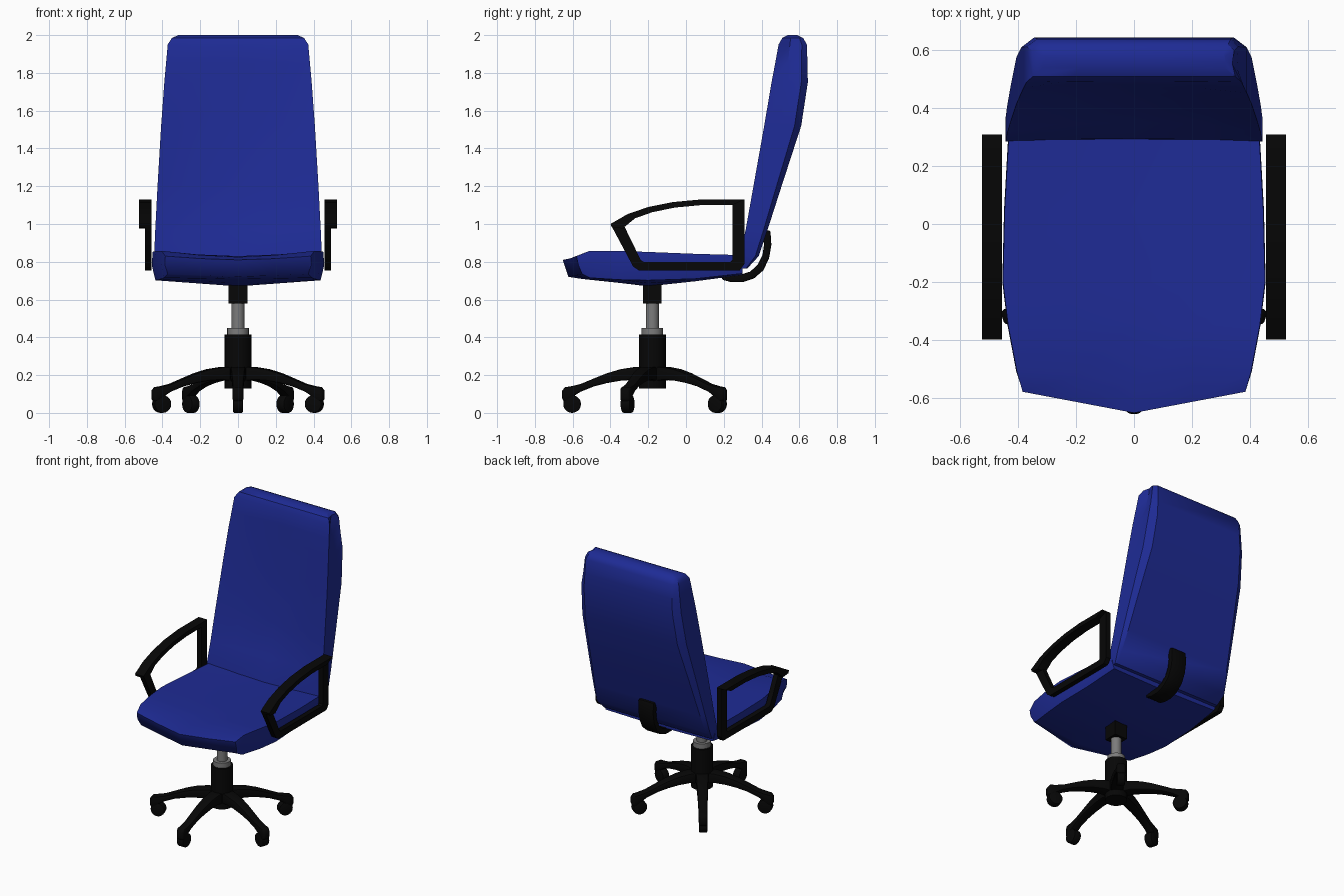
import bpy, bmesh, math
from mathutils import Matrix

if "Cube" in bpy.data.objects:
    bpy.data.objects.remove(bpy.data.objects["Cube"])


def material(name, rgb):
    m = bpy.data.materials.new(name)
    m.diffuse_color = (*rgb, 1)
    m.use_nodes = True
    m.node_tree.nodes["Principled BSDF"].inputs["Base Color"].default_value = m.diffuse_color
    return m


BLUE = material("blue fabric", (0.013, 0.024, 0.30))
BLACK = material("black plastic", (0.002, 0.002, 0.002))
GREY = material("grey metal", (0.2, 0.2, 0.2))


def finish(name, bm, mat, bevel=0.0, segments=1, angle=40):
    bmesh.ops.recalc_face_normals(bm, faces=bm.faces)
    if bevel:
        edges = [e for e in bm.edges if e.calc_face_angle(0) > math.radians(50)]
        bmesh.ops.bevel(bm, geom=edges, offset=bevel, segments=segments,
                        affect='EDGES', profile=0.5, clamp_overlap=True)
    me = bpy.data.meshes.new(name)
    bm.to_mesh(me)
    bm.free()
    me.materials.append(mat)
    ob = bpy.data.objects.new(name, me)
    bpy.context.collection.objects.link(ob)
    bpy.ops.object.select_all(action='DESELECT')
    ob.select_set(True)
    bpy.context.view_layer.objects.active = ob
    bpy.ops.object.shade_smooth_by_angle(angle=math.radians(angle))
    return ob


def loft(rings, closed=False, cap=None):
    """Skin a list of equal-length point rings; cap lists the end faces by ring index."""
    bm = bmesh.new()
    vs = [[bm.verts.new(p) for p in ring] for ring in rings]
    n = len(vs[0])
    pairs = list(zip(vs, vs[1:])) + ([(vs[-1], vs[0])] if closed else [])
    for a, b in pairs:
        for i in range(n):
            j = (i + 1) % n
            bm.faces.new((a[i], a[j], b[j], b[i]))
    if not closed:
        for ring in (vs[0], vs[-1]):
            for face in cap or [range(n)]:
                bm.faces.new([ring[i] for i in face])
    return bm


def strip(outer, inner, spans, closed=False):
    """Bar in the y-z plane between two outlines, with an x span per point."""
    rings = [[(x0, *o), (x1, *o), (x1, *i), (x0, *i)]
             for o, i, (x0, x1) in zip(outer, inner, spans)]
    return loft(rings, closed)


def cylinder(name, r, z0, z1, mat, y):
    bm = bmesh.new()
    bmesh.ops.create_cone(bm, cap_ends=True, segments=24, radius1=r, radius2=r,
                          depth=z1 - z0, matrix=Matrix.Translation((0, y, (z0 + z1) / 2)))
    return finish(name, bm, mat)


# Seat: sections as edge y, centre y, half width, top edge/centre z, bottom edge/centre z
seat_sections = [
    (-0.580, -0.653, 0.385, 0.830, 0.810, 0.735, 0.720),
    (-0.510, -0.540, 0.405, 0.858, 0.825, 0.715, 0.708),
    (-0.350, -0.350, 0.435, 0.857, 0.830, 0.705, 0.688),
    (-0.200, -0.200, 0.453, 0.852, 0.830, 0.702, 0.670),
    (0.050, 0.050, 0.447, 0.842, 0.820, 0.710, 0.697),
    (0.300, 0.300, 0.433, 0.835, 0.815, 0.738, 0.730)]
rings = []
for k, (ye, yc, w, te, tc, be, bc) in enumerate(seat_sections):
    ym, tm, bm_ = (ye + yc) / 2, (te + 2 * tc) / 3, (be + bc) / 2
    s = 0.03 if k == 0 else 0
    v, u = w * 0.965, w * 1.005
    rings.append([(-w, ye, te), (-w / 2, ym, tm), (0, yc, tc), (w / 2, ym, tm), (w, ye, te),
                  (u, ye + s / 3, (te + be) / 2),
                  (v, ye + s, be), (v / 2, ym + s, bm_), (0, yc + s, bc),
                  (-v / 2, ym + s, bm_), (-v, ye + s, be),
                  (-u, ye + s / 3, (te + be) / 2)])
cap = [(0, 1, 9, 10), (1, 2, 8, 9), (2, 3, 7, 8), (3, 4, 6, 7), (4, 5, 6), (10, 11, 0)]
finish("seat", loft(rings, cap=cap), BLUE, angle=60)

# Backrest: sections as z, front y, back y, front/back half width, right side dent, front hollow
back_sections = [
    (0.765, 0.287, 0.325, 0.425, 0.415, 0, 0),
    (0.830, 0.285, 0.385, 0.444, 0.425, 0, 0.01),
    (0.970, 0.316, 0.432, 0.438, 0.410, 0, 0.035),
    (1.200, 0.357, 0.506, 0.426, 0.390, 0, 0.045),
    (1.520, 0.414, 0.610, 0.407, 0.360, 0, 0.035),
    (1.750, 0.453, 0.645, 0.390, 0.345, 0, 0.02),
    (1.850, 0.472, 0.643, 0.381, 0.340, 0.025, 0.012),
    (1.950, 0.490, 0.640, 0.372, 0.335, 0.035, 0.004),
    (1.985, 0.510, 0.620, 0.350, 0.325, 0.01, 0),
    (2.000, 0.540, 0.590, 0.315, 0.310, 0, 0)]
rings = []
for z, yf, yb, wf, wb, dent, h in back_sections:
    yd, ym = yf + 0.4 * (yb - yf), yf + 0.82 * (yb - yf)
    rings.append([(-wf, yf, z), (-wf * 0.6, yf + h * 0.8, z), (0, yf + h, z),
                  (wf * 0.6, yf + h * 0.8, z), (wf, yf, z),
                  (wf - dent, yd, z), (wf - dent / 3, ym, z),
                  (wb, yb, z), (-wb, yb, z), (-wf, ym, z)])
finish("backrest", loft(rings), BLUE, angle=35)

# Curved bracket joining the seat underside to the backrest
outer = [(0.19, 0.705), (0.24, 0.692), (0.30, 0.692), (0.36, 0.712), (0.41, 0.755),
         (0.44, 0.82), (0.452, 0.89), (0.447, 0.965)]
inner = [(0.19, 0.745), (0.24, 0.735), (0.29, 0.732), (0.34, 0.748), (0.38, 0.785),
         (0.405, 0.835), (0.413, 0.89), (0.405, 0.965)]
finish("back_bracket", strip(outer, inner, [(-0.06, 0.06)] * 8), BLACK, 0.008, 2)

# Armrests: a thin closed frame with a wider pad over its upper curve
pad_out = [(-0.40, 1.0), (-0.31, 1.052), (-0.20, 1.09), (-0.07, 1.116), (0.08, 1.13), (0.31, 1.13)]
pad_in = [(-0.325, 0.985), (-0.27, 1.03), (-0.18, 1.062), (-0.06, 1.087), (0.08, 1.10), (0.245, 1.10)]
frame_out = pad_out + [(0.31, 0.79), (0.285, 0.755), (-0.25, 0.755), (-0.28, 0.775)]
frame_in = pad_in + [(0.245, 0.81), (0.235, 0.80), (-0.225, 0.80), (-0.24, 0.81)]
for side, s in (("left", -1), ("right", 1)):
    frame = strip(frame_out, frame_in, [(s * 0.458, s * 0.492)] * len(frame_out), True)
    finish(side + "_arm_frame", frame, BLACK, angle=35)
    tip_out, tip_in = [(-0.392, 0.982)] + pad_out, [(-0.33, 0.976)] + pad_in
    pad = strip(tip_out, tip_in, [(s * 0.457, s * 0.525)] * len(tip_out))
    finish(side + "_arm_pad", pad, BLACK, angle=35)

# Central column, with a square mount under the seat
CY = -0.178
cylinder("hub", 0.071, 0.13, 0.415, BLACK, CY)
cylinder("collar", 0.057, 0.415, 0.45, GREY, CY)
cylinder("gas_lift", 0.034, 0.44, 0.60, GREY, CY)
mount = strip([(CY - 0.049, 0.58), (CY + 0.049, 0.58)], [(CY - 0.049, 0.70), (CY + 0.049, 0.70)],
              [(-0.049, 0.049)] * 2)
finish("seat_mount", mount, BLACK)

# Five star legs with a hooded end and a caster: radius, top z, bottom z, half width
leg_profile = [(0.03, 0.245, 0.165), (0.10, 0.242, 0.175), (0.17, 0.231, 0.170),
               (0.24, 0.210, 0.158), (0.31, 0.182, 0.140), (0.38, 0.153, 0.112),
               (0.43, 0.141, 0.080), (0.462, 0.136, 0.058), (0.478, 0.118, 0.070)]
widths = [0.042, 0.040, 0.037, 0.034, 0.031, 0.029, 0.029, 0.028, 0.022]
for k in range(5):
    place = Matrix.Translation((0, CY, 0)) @ Matrix.Rotation(k * math.tau / 5, 4, 'Z')
    leg = strip([(-r, t) for r, t, b in leg_profile], [(-r, b) for r, t, b in leg_profile],
                [(-w, w) for w in widths])
    finish(f"leg_{k + 1}", leg, BLACK, 0.012, 2).matrix_world = place
    wheel = bmesh.new()
    bmesh.ops.create_cone(wheel, cap_ends=True, segments=20, radius1=0.047, radius2=0.047,
                          depth=0.052, matrix=Matrix.Translation((0, -0.425, 0.047))
                          @ Matrix.Rotation(math.pi / 2, 4, 'Y'))
    finish(f"caster_{k + 1}", wheel, BLACK, 0.006, 2).matrix_world = place
